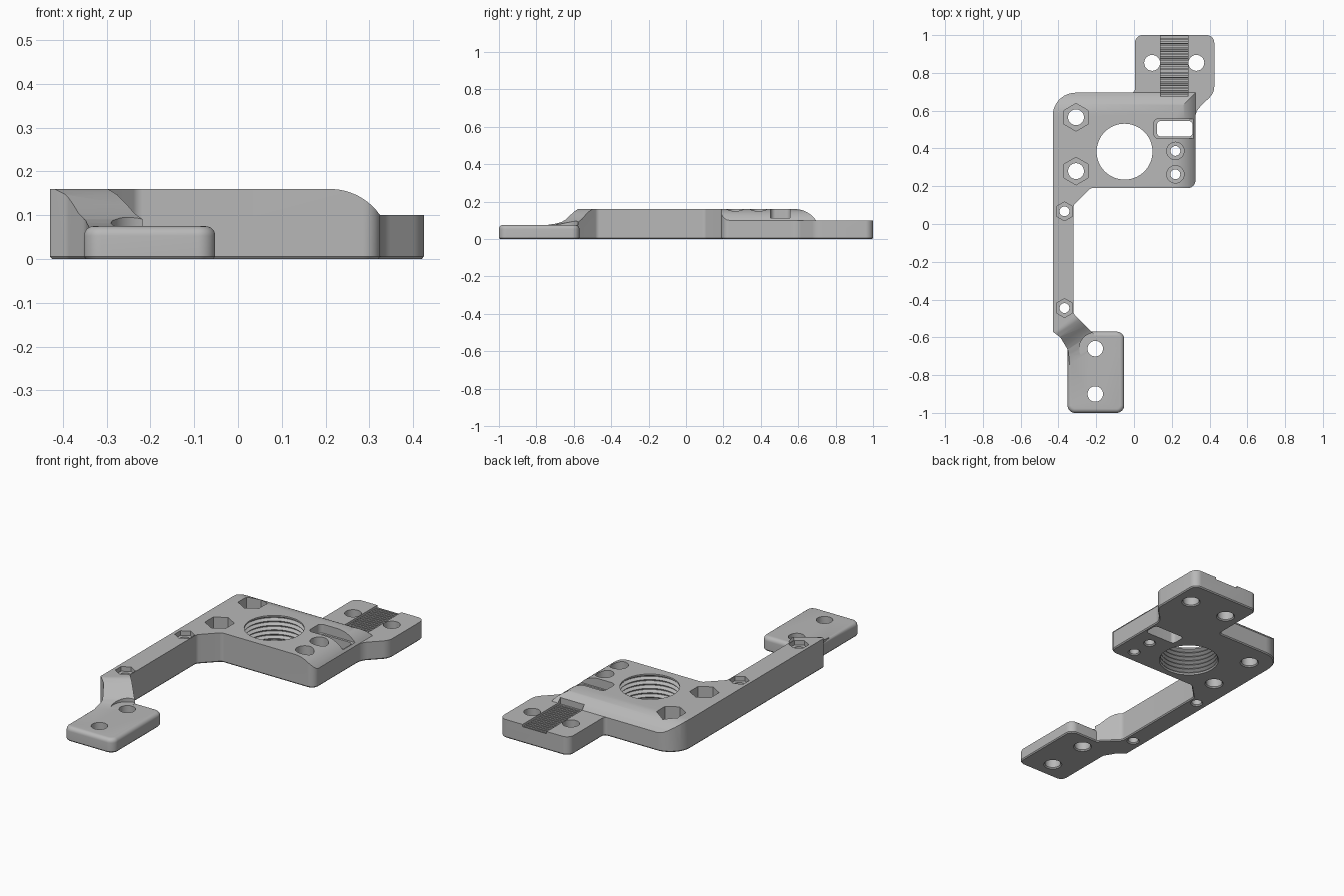
import bpy, bmesh
from math import sin, cos, tan, pi, radians
from mathutils import Vector

if "Cube" in bpy.data.objects:
    bpy.data.objects.remove(bpy.data.objects["Cube"])

grey = bpy.data.materials.new("plain grey")
grey.use_nodes = True
grey.diffuse_color = (0.48, 0.48, 0.48, 1)
grey.node_tree.nodes["Principled BSDF"].inputs["Base Color"].default_value = grey.diffuse_color

Z = Vector((0, 0, 1))
TOP, TAB_TOP, FOOT_TOP = 0.16, 0.10, 0.075
OVER = 0.25  # cutters end here, above everything


def make(name, rings):
    """Closed solid from a stack of equal-length rings of points."""
    bm = bmesh.new()
    loops = [[bm.verts.new(p) for p in ring] for ring in rings]
    n = len(loops[0])
    for low, high in zip(loops, loops[1:]):
        for i in range(n):
            j = (i + 1) % n
            bm.faces.new((low[i], low[j], high[j], high[i]))
    bm.faces.new(loops[0][::-1])
    bm.faces.new(loops[-1])
    bmesh.ops.recalc_face_normals(bm, faces=bm.faces)
    mesh = bpy.data.meshes.new(name)
    bm.to_mesh(mesh)
    bm.free()
    obj = bpy.data.objects.new(name, mesh)
    bpy.context.collection.objects.link(obj)
    return obj


def fillet(corners, steps=8):
    """Round the corners (x, y, radius) of a polygon."""
    out = []
    for i, (x, y, r) in enumerate(corners):
        p = Vector((x, y))
        a = (Vector(corners[i - 1][:2]) - p).normalized()
        b = (Vector(corners[(i + 1) % len(corners)][:2]) - p).normalized()
        if r == 0:
            out.append(p)
            continue
        half = a.angle(b) / 2
        c = p + (a + b).normalized() * (r / sin(half))
        v0, v1 = p + a * (r / tan(half)) - c, p + b * (r / tan(half)) - c
        out += [c + v0.lerp(v1, k / steps).normalized() * r for k in range(steps + 1)]
    return out


def inset(pts, d):
    """Move a counter-clockwise outline inward by d."""
    out = []
    for i, p in enumerate(pts):
        e1 = (p - pts[i - 1]).normalized()
        e2 = (pts[(i + 1) % len(pts)] - p).normalized()
        n1, n2 = Vector((-e1.y, e1.x)), Vector((-e2.y, e2.x))
        out.append(p + (n1 + n2) * (d / (1 + n1.dot(n2))))
    return out


def slab(name, pts, layers):
    """Stack an outline at heights z with an inset for each layer."""
    return make(name, [[(p.x, p.y, z) for p in inset(pts, d)] for z, d in layers])


def lathe(name, x, y, profile, sides=40):
    """Turned solid from (radius, z) pairs; six sides give a hexagon."""
    return make(name, [[(x + r * sin(2 * pi * k / sides), y + r * cos(2 * pi * k / sides), z)
                        for k in range(sides)] for r, z in profile])


def sweep(name, profile, u, w0, w1):
    """Extrude a (u, z) profile sideways, from w0 to w1 along u x z."""
    u = Vector(u).normalized()
    w = u.cross(Z)
    return make(name, [[u * a + Z * h + w * s for a, h in profile] for s in (w0, w1)])


def rect(x0, x1, y0, y1, r):
    return fillet([(x0, y0, r), (x1, y0, r), (x1, y1, r), (x0, y1, r)])


def combine(target, tool, operation="DIFFERENCE"):
    mod = target.modifiers.new("combine", "BOOLEAN")
    mod.operation, mod.solver, mod.object = operation, "EXACT", tool
    bpy.context.view_layer.objects.active = target
    bpy.ops.object.modifier_apply(modifier=mod.name)
    bpy.data.objects.remove(tool)


def cut(tool):
    combine(bracket, tool)


# Main block, arm, rear tab and neck share one outline
bracket = slab("mounting_bracket", fillet([
    (-0.34, -0.76, 0.02), (-0.21, -0.76, 0.02), (-0.21, -0.585, 0.02), (-0.32, -0.475, 0.03),
    (-0.32, 0.1, 0.03), (-0.23, 0.19, 0.03), (0.325, 0.19, 0.04), (0.325, 0.595, 0.08),
    (0.425, 0.695, 0.08), (0.425, 1, 0.04), (0.005, 1, 0.04), (0.005, 0.695, 0.02),
    (-0.43, 0.695, 0.12), (-0.43, -0.57, 0.01), (-0.39, -0.6, 0.03), (-0.348, -0.67, 0.06)]),
    [(0, 0.005), (0.006, 0), (TOP, 0)])
bracket.data.materials.append(grey)

# Sloping neck down to the foot
neck = [(0.245, TOP + 0.002), (0.26, 0.156), (0.28, 0.147), (0.31, 0.125), (0.335, 0.104),
        (0.36, 0.091), (0.39, 0.082), (0.43, 0.075), (0.47, 0.065)]
cut(sweep("neck_cutter", neck + [(1.2, 0.065), (1.2, OVER), (0.245, OVER)], (0.55, -0.83, 0), 0, 1.2))


# Rounded shoulders along the right and rear of the block
def shoulder(edge):
    run, drop = 0.115, TOP - TAB_TOP
    radius = (run ** 2 + drop ** 2) / (2 * drop)
    arc = [(edge - run + run * k / 12,
            TOP - radius + (radius ** 2 - (run * k / 12) ** 2) ** 0.5) for k in range(13)]
    return [(edge - run, OVER)] + arc + [(1.2, TAB_TOP), (1.2, OVER)]


cut(sweep("rear_shoulder_cutter", shoulder(0.695), (0, 1, 0), -0.6, 0.6))
cut(sweep("side_shoulder_cutter", shoulder(0.325), (1, 0, 0), -1.1, 0.5))

# Front foot with a soft top edge
foot_edge = [(FOOT_TOP - 0.022 * (1 - sin(a)), 0.022 * (1 - cos(a)))
             for a in [radians(15 * k) for k in range(7)]]
foot = slab("foot", rect(-0.352, -0.052, -1, -0.57, 0.04), [(0, 0.005), (0.006, 0)] + foot_edge)
combine(bracket, foot, "UNION")
cut(lathe("washer_clearance", -0.205, -0.66, [(0.085, FOOT_TOP + 0.0005), (0.085, OVER)]))

# Threaded bore
thread = [(0.155, -0.002), (0.148, 0.008)]
pitch = 0.024
for k in range(6):
    z = 0.010 + k * pitch
    thread += [(0.148, z), (0.165, z + pitch * 0.4), (0.165, z + pitch * 0.5), (0.148, z + pitch * 0.9)]
cut(lathe("bore_cutter", -0.05, 0.383, thread + [(0.148, OVER)], 64))


# Screw holes with a small chamfer below and an optional pocket above
def screw_hole(x, y, r, pocket=0, floor=0, sides=6):
    cut(lathe("hole_cutter", x, y, [(r + 0.008, -0.002), (r, 0.006), (r, OVER)]))
    if pocket:
        cut(lathe("pocket_cutter", x, y, [(pocket, floor), (pocket, OVER)], sides))


for y in (0.28, 0.565):
    screw_hole(-0.307, y, 0.042, 0.073, 0.09)
for y in (-0.445, 0.067):
    screw_hole(-0.368, y, 0.026, 0.05, 0.135)
for y in (0.263, 0.387):
    screw_hole(0.219, y, 0.026, 0.046, 0.105, 32)
for x in (0.096, 0.33):
    screw_hole(x, 0.853, 0.042)
for y in (-0.9, -0.66):
    screw_hole(-0.205, y, 0.041)

# Cable slot, open to the side near the top
cut(slab("slot_cutter", rect(0.122, 0.31, 0.463, 0.545, 0.02), [(-0.01, 0), (OVER, 0)]))
cut(slab("slot_recess_cutter", rect(0.105, 0.42, 0.453, 0.557, 0.025), [(0.112, 0), (OVER, 0)]))

# Toothed belt channel across the rear tab
teeth = [(0.675, OVER), (0.675, 0.088)]
step = 0.02
for k in range(16):
    y = 0.685 + k * step
    teeth += [(y, 0.088), (y + 0.001, 0.077), (y + 0.009, 0.077), (y + 0.01, 0.088)]
cut(sweep("belt_cutter", teeth + [(1.05, 0.088), (1.05, OVER)], (0, 1, 0), 0.14, 0.285))

# Smooth the curved walls, keep the edges crisp
bpy.ops.object.select_all(action="DESELECT")
bracket.select_set(True)
bpy.context.view_layer.objects.active = bracket
bpy.ops.object.shade_smooth_by_angle(angle=radians(30))
